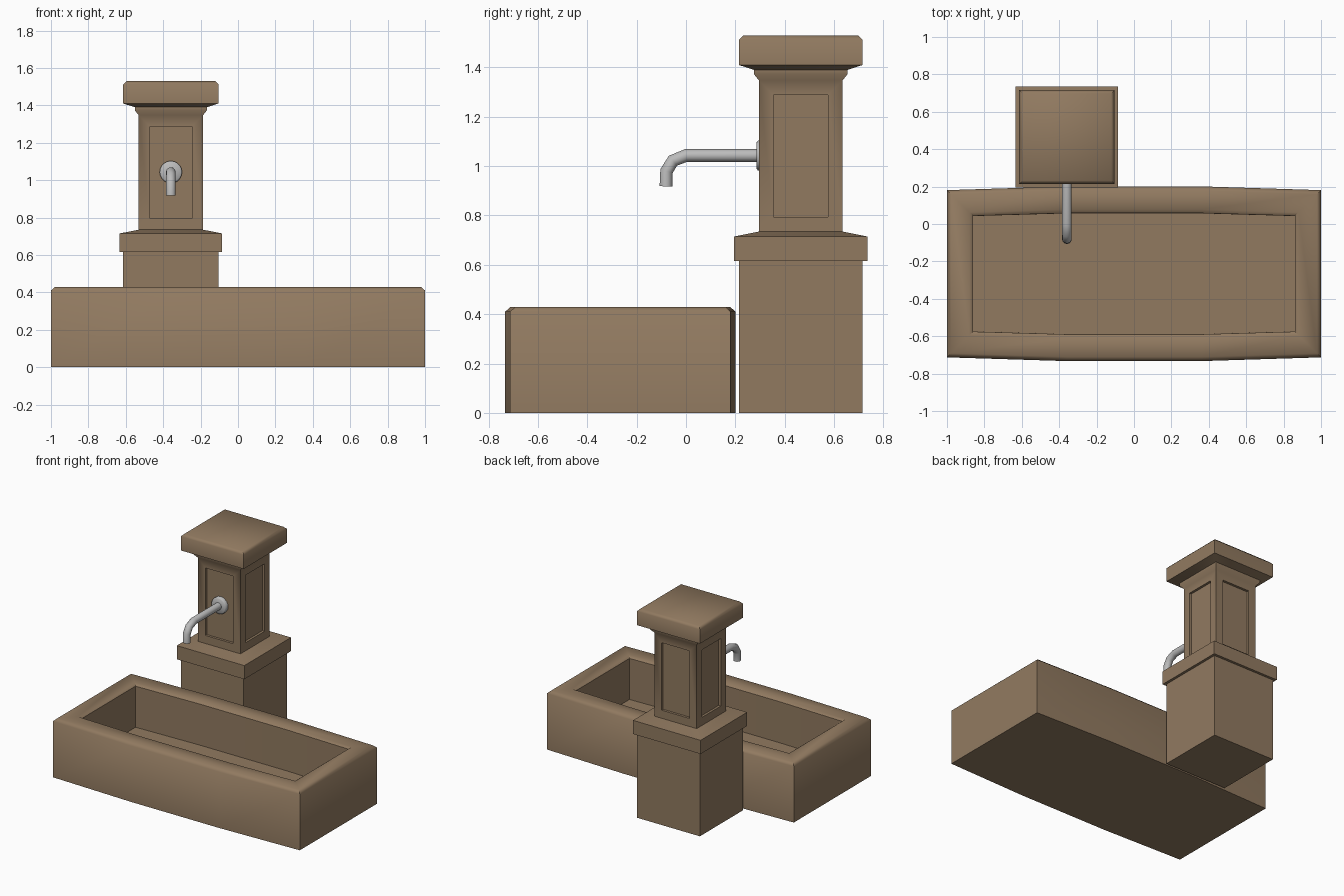
import bpy, bmesh, math

if "Cube" in bpy.data.objects:
    bpy.data.objects.remove(bpy.data.objects["Cube"])


def material(name, rgb):
    m = bpy.data.materials.new(name)
    m.diffuse_color = (*rgb, 1)
    m.use_nodes = True
    m.node_tree.nodes["Principled BSDF"].inputs["Base Color"].default_value = m.diffuse_color
    return m


STONE = material("brown_stone", (0.285, 0.195, 0.118))
METAL = material("grey_metal", (0.5, 0.5, 0.5))


def smooth(obj, degrees):
    bpy.ops.object.select_all(action='DESELECT')
    obj.select_set(True)
    bpy.context.view_layer.objects.active = obj
    bpy.ops.object.shade_smooth_by_angle(angle=math.radians(degrees))


def loft(name, rings, mat, panels=None, angle=50):
    """Join equal-sized rings of points into a closed solid."""
    bm = bmesh.new()
    loops = [[bm.verts.new(p) for p in r] for r in rings]
    n = len(loops[0])
    bands = []
    for a, b in zip(loops, loops[1:]):
        bands.append([bm.faces.new((a[i], a[(i + 1) % n], b[(i + 1) % n], b[i]))
                      for i in range(n)])
    bm.faces.new(loops[0][::-1])
    bm.faces.new(loops[-1])
    bmesh.ops.recalc_face_normals(bm, faces=bm.faces)
    if panels:
        # recessed panels: inset a border, then sink the middle
        band, border, depth = panels
        bmesh.ops.inset_individual(bm, faces=bands[band], thickness=border, use_even_offset=True)
        bmesh.ops.inset_individual(bm, faces=bands[band], thickness=0.0005, depth=-depth)
    me = bpy.data.meshes.new(name)
    bm.to_mesh(me)
    bm.free()
    me.materials.append(mat)
    obj = bpy.data.objects.new(name, me)
    bpy.context.collection.objects.link(obj)
    smooth(obj, angle)
    return obj


# Basin: slightly bowed long sides, chamfered rim, sunken floor
def basin_ring(inset, z):
    bow = 0.02 - 0.04 * inset
    mid = 0.467 - inset - 0.03 * inset
    front = [(-1 + inset, mid - bow), (-0.36, mid), (0.36, mid), (1 - inset, mid - bow)]
    pts = [(x, -h) for x, h in front] + [(x, h) for x, h in front[::-1]]
    return [(x, y - 0.266, z) for x, y in pts]


basin_profile = [(0, 0), (0, 0.41), (0.022, 0.43), (0.12, 0.43), (0.139, 0.415), (0.14, 0.115)]
loft("basin", [basin_ring(i, z) for i, z in basin_profile], STONE)

# Pillar: square profile with base, ledge, panelled shaft and cap
PX, PY = -0.359, 0.465


def square_ring(h, z):
    return [(PX + sx * h * 1.01, PY + sy * h * 0.995, z)
            for sx, sy in ((-1, -1), (1, -1), (1, 1), (-1, 1))]


pillar_profile = [(0.252, 0), (0.252, 0.615), (0.271, 0.615), (0.271, 0.715), (0.17, 0.735),
                  (0.17, 1.347), (0.191, 1.373), (0.191, 1.39), (0.252, 1.41),
                  (0.252, 1.512), (0.234, 1.53)]
loft("pillar", [square_ring(h, z) for h, z in pillar_profile], STONE, panels=(4, 0.059, 0.017))


# Spout flange: small round plate on the front panel
def round_ring(r, y, n=20):
    return [(PX + r * math.cos(2 * math.pi * i / n), y, 1.043 + r * math.sin(2 * math.pi * i / n))
            for i in range(n)]


loft("spout_flange", [round_ring(0.06, 0.318), round_ring(0.06, 0.291), round_ring(0.053, 0.285)],
     METAL, angle=50)

# Spout pipe: bent tube
curve = bpy.data.curves.new("spout_pipe", 'CURVE')
curve.dimensions = '3D'
curve.bevel_depth = 0.026
curve.bevel_resolution = 4
curve.use_fill_caps = True
path = [(0.315, 1.043), (0, 1.043), (-0.053, 1.022), (-0.079, 0.98), (-0.081, 0.918)]
spline = curve.splines.new('POLY')
spline.points.add(len(path) - 1)
for p, (y, z) in zip(spline.points, path):
    p.co = (PX, y, z, 1)
pipe = bpy.data.objects.new("spout_pipe", curve)
bpy.context.collection.objects.link(pipe)
curve.materials.append(METAL)
bpy.ops.object.select_all(action='DESELECT')
pipe.select_set(True)
bpy.context.view_layer.objects.active = pipe
bpy.ops.object.convert(target='MESH')
smooth(bpy.context.view_layer.objects.active, 50)
